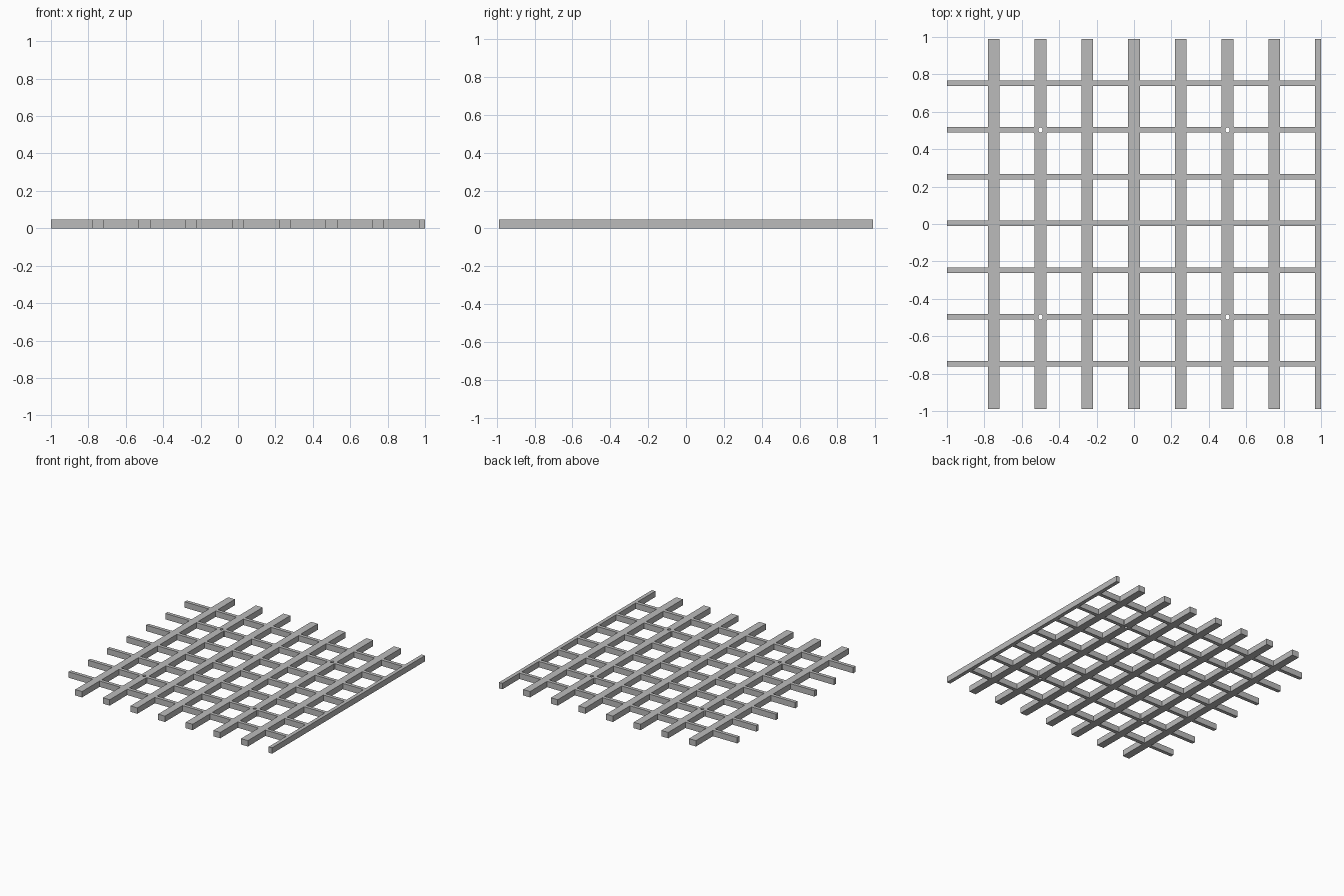
import bpy, bmesh, math

if "Cube" in bpy.data.objects:
    bpy.data.objects.remove(bpy.data.objects["Cube"])

HEIGHT = 0.048
BAR_HALF, SLAT_HALF = 0.031, 0.0145     # half widths of wide bars and thin slats
Y_END, Y_SHIFT = 0.988, 0.003

bar_spans = [(k * 0.25 - BAR_HALF, k * 0.25 + BAR_HALF) for k in range(-3, 4)]
bar_spans.append((0.969, 1.0))          # half-width edge bar
slat_spans = [(k * 0.25 + Y_SHIFT - SLAT_HALF, k * 0.25 + Y_SHIFT + SLAT_HALF)
              for k in range(-3, 4)]
xs = [-1.0] + [v for s in bar_spans for v in s]
ys = [-Y_END] + [v for s in slat_spans for v in s] + [Y_END]

bm = bmesh.new()
verts = {}


def vert(x, y):
    key = (round(x, 5), round(y, 5))
    if key not in verts:
        verts[key] = bm.verts.new((x, y, 0))
    return verts[key]


def drilled_node(x0, x1, y0, y1):
    """Crossing with an oval bolt hole and small corner gussets."""
    cx, cy = (x0 + x1) / 2, (y0 + y1) / 2
    corners = [vert(x1, y1), vert(x0, y1), vert(x0, y0), vert(x1, y0)]
    ring = [vert(cx + 0.0115 * math.cos(math.tau * i / 16),
                 cy + 0.0138 * math.sin(math.tau * i / 16)) for i in range(16)]
    for q in range(4):
        for i in range(q * 4, q * 4 + 4):
            bm.faces.new((corners[q], ring[(i + 1) % 16], ring[i]))
        bm.faces.new((corners[q], corners[(q + 1) % 4], ring[(q * 4 + 4) % 16]))


# Flat lattice: wide bars run along y, thin slats along x
for i, (x0, x1) in enumerate(zip(xs, xs[1:])):
    for j, (y0, y1) in enumerate(zip(ys, ys[1:])):
        on_bar, on_slat = i % 2 == 1, j % 2 == 1
        if not (on_bar or on_slat):
            continue
        if on_bar and on_slat and i in (3, 11) and j in (3, 11):
            drilled_node(x0, x1, y0, y1)
        else:
            bm.faces.new((vert(x0, y0), vert(x1, y0), vert(x1, y1), vert(x0, y1)))

# Give the lattice its thickness
bmesh.ops.recalc_face_normals(bm, faces=bm.faces)
result = bmesh.ops.extrude_face_region(bm, geom=bm.faces[:], use_keep_orig=True)
for v in result["geom"]:
    if isinstance(v, bmesh.types.BMVert):
        v.co.z = HEIGHT
bmesh.ops.recalc_face_normals(bm, faces=bm.faces)

# Corner gussets around the drilled crossings
for cx in (-0.5, 0.5):
    for cy in (-0.5 + Y_SHIFT, 0.5 + Y_SHIFT):
        for sx in (-1, 1):
            for sy in (-1, 1):
                x, y = cx + sx * BAR_HALF, cy + sy * SLAT_HALF
                base = [(x, y), (x + sx * 0.006, y), (x, y + sy * 0.006)]
                low = [bm.verts.new((a, b, 0)) for a, b in base]
                top = [bm.verts.new((a, b, HEIGHT)) for a, b in base]
                faces = [bm.faces.new(low), bm.faces.new(top),
                         bm.faces.new((low[1], low[2], top[2], top[1]))]
                bmesh.ops.recalc_face_normals(bm, faces=faces)
                if faces[1].normal.z < 0:
                    bmesh.ops.reverse_faces(bm, faces=faces)

mesh = bpy.data.meshes.new("grating")
bm.to_mesh(mesh)
bm.free()
grating = bpy.data.objects.new("grating", mesh)
bpy.context.collection.objects.link(grating)

steel = bpy.data.materials.new("grey_steel")
steel.diffuse_color = (0.5, 0.5, 0.5, 1)
steel.use_nodes = True
steel.node_tree.nodes["Principled BSDF"].inputs["Base Color"].default_value = steel.diffuse_color
mesh.materials.append(steel)
